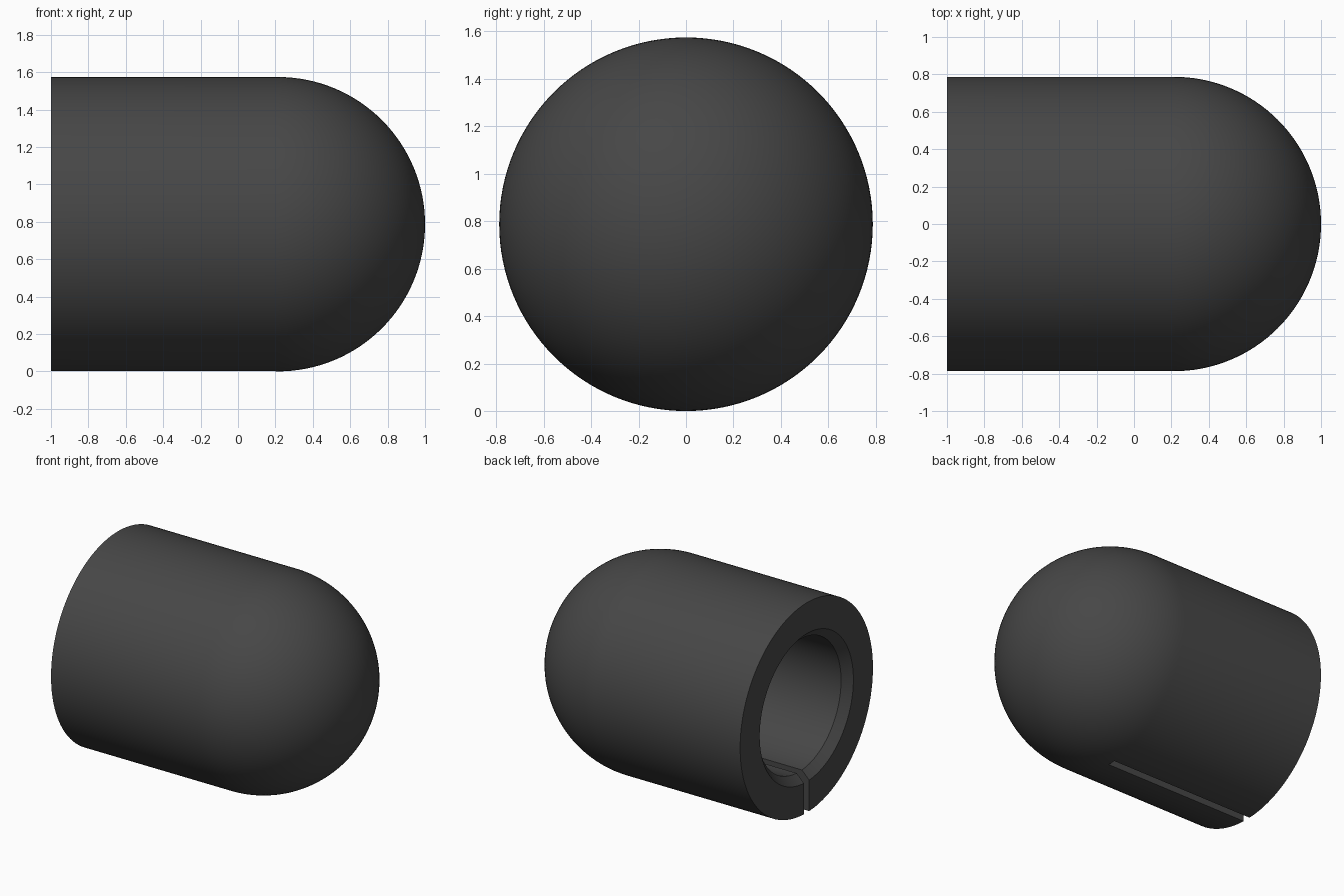
import bpy, bmesh, math

if "Cube" in bpy.data.objects:
    bpy.data.objects.remove(bpy.data.objects["Cube"])

R = 0.787            # outer radius
DOME_X = 1.0 - R     # centre of the domed end
BORE_R = 0.495
CHAMFER = 0.06
BORE_END = 0.21
SLOT_END = 0.2
SLOT_W = 0.062

rubber = bpy.data.materials.new("dark grey rubber")
rubber.diffuse_color = (0.062, 0.062, 0.062, 1)
rubber.use_nodes = True
rubber.node_tree.nodes["Principled BSDF"].inputs["Base Color"].default_value = rubber.diffuse_color

# Half profile (x, radius): dome, wall, open end, chamfer, bore, bore floor
N = 32
profile = [(DOME_X + R * math.cos(a), R * math.sin(a))
           for a in (math.pi / 2 * i / N for i in range(N + 1))]
profile[0] = (1.0, 0.0)
profile += [(-1.0, R), (-1.0, BORE_R + CHAMFER), (-1.0 + CHAMFER, BORE_R),
            (BORE_END, BORE_R), (BORE_END, 0.0)]

# Lathe the profile around the x axis
bm = bmesh.new()
verts = [bm.verts.new((x, 0, -r)) for x, r in profile]
edges = [bm.edges.new(pair) for pair in zip(verts, verts[1:])]
bmesh.ops.spin(bm, geom=verts + edges, cent=(0, 0, 0), axis=(1, 0, 0),
               angle=math.tau, steps=128, use_duplicate=False)
bmesh.ops.remove_doubles(bm, verts=bm.verts, dist=1e-5)
bmesh.ops.recalc_face_normals(bm, faces=bm.faces)
bmesh.ops.translate(bm, verts=bm.verts, vec=(0, 0, R))
mesh = bpy.data.meshes.new("domed_cap")
bm.to_mesh(mesh)
bm.free()
mesh.materials.append(rubber)
cap = bpy.data.objects.new("domed_cap", mesh)
bpy.context.collection.objects.link(cap)

# Slot cutter: through the underside wall, from the open end to the dome
x0, z0, z1 = -1.1, -0.1, 0.55
bpy.ops.mesh.primitive_cube_add(size=1, location=((x0 + SLOT_END) / 2, 0, (z0 + z1) / 2))
cutter = bpy.context.object
cutter.name = "slot_cutter"
cutter.scale = (SLOT_END - x0, SLOT_W, z1 - z0)
cutter.hide_render = True
cutter.data.materials.append(rubber)
bpy.context.view_layer.update()

# Cut the slot, then remove the helper
bpy.ops.object.select_all(action='DESELECT')
cap.select_set(True)
bpy.context.view_layer.objects.active = cap
cut = cap.modifiers.new("slot", 'BOOLEAN')
cut.operation = 'DIFFERENCE'
cut.solver = 'EXACT'
cut.object = cutter
bpy.ops.object.modifier_apply(modifier=cut.name)
bpy.data.objects.remove(cutter)

bpy.ops.object.shade_smooth_by_angle(angle=math.radians(30))
